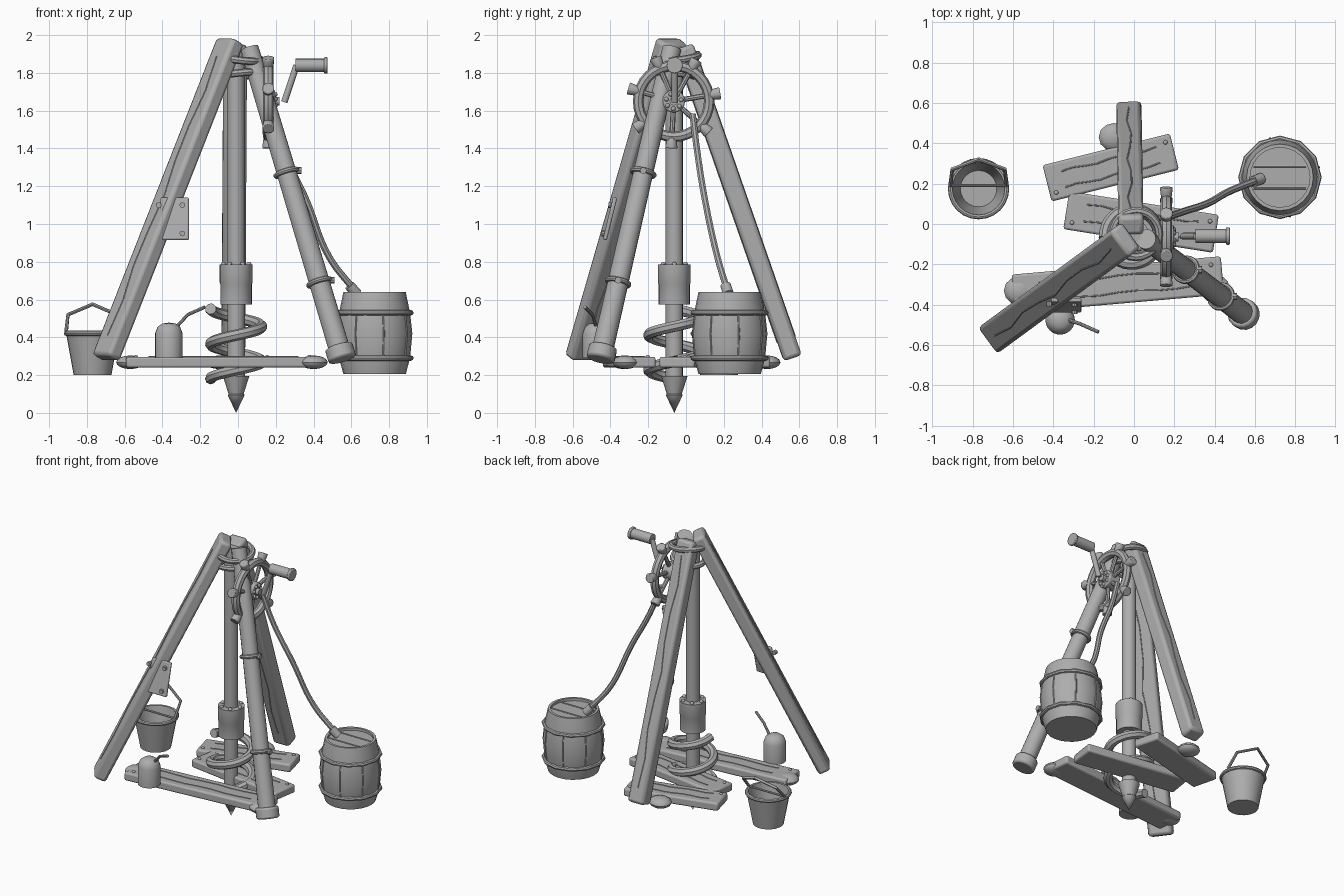
import bpy, bmesh, math
from mathutils import Vector, Matrix

cube = bpy.data.objects.get("Cube")
if cube:
    bpy.data.objects.remove(cube, do_unlink=True)

GREY = (0.42, 0.42, 0.42, 1)
mat = bpy.data.materials.new("plain grey")
mat.use_nodes = True
mat.diffuse_color = GREY
mat.node_tree.nodes["Principled BSDF"].inputs["Base Color"].default_value = GREY
UP = Vector((0, 0, 1))


def finish(obj, bevel=0):
    obj.data.materials.append(mat)
    bpy.ops.object.select_all(action='DESELECT')
    obj.select_set(True)
    bpy.context.view_layer.objects.active = obj
    if bevel:
        mod = obj.modifiers.new("soft edges", 'BEVEL')
        mod.width, mod.segments = bevel, 2
    bpy.ops.object.shade_smooth_by_angle(angle=math.radians(40))
    return obj


def from_bmesh(name, bm, bevel=0):
    bmesh.ops.recalc_face_normals(bm, faces=bm.faces)
    mesh = bpy.data.meshes.new(name)
    bm.to_mesh(mesh)
    bm.free()
    obj = bpy.data.objects.new(name, mesh)
    bpy.context.collection.objects.link(obj)
    return finish(obj, bevel)


def frame(p, q):
    """Matrix at the middle of p-q, z along it and x level."""
    p, q = Vector(p), Vector(q)
    z = (q - p).normalized()
    x = z.cross(UP)
    x = x.normalized() if x.length > 1e-4 else Vector((1, 0, 0))
    y = z.cross(x)
    rot = Matrix((x, y, z)).transposed().to_4x4()
    return Matrix.Translation((p + q) / 2) @ rot, (q - p).length


def beam(name, p, q, width, depth, bevel=0.02):
    m, length = frame(p, q)
    bm = bmesh.new()
    bmesh.ops.create_cube(bm, size=1, matrix=m @ Matrix.Diagonal((width, depth, length, 1)))
    return from_bmesh(name, bm, bevel)


def rod(name, p, q, r1, r2=None, sides=16, bevel=0):
    m, length = frame(p, q)
    bm = bmesh.new()
    bmesh.ops.create_cone(bm, cap_ends=True, segments=sides, radius1=r1,
                          radius2=r1 if r2 is None else r2, depth=length, matrix=m)
    return from_bmesh(name, bm, bevel)


def ball(name, centre, size):
    bm = bmesh.new()
    bmesh.ops.create_uvsphere(bm, u_segments=12, v_segments=8, radius=1,
                              matrix=Matrix.Translation(centre) @ Matrix.Diagonal((*size, 1)))
    return from_bmesh(name, bm)


def lathe(name, profile, centre, sides=24):
    bm = bmesh.new()
    verts = [bm.verts.new((r, 0, z)) for r, z in profile]
    edges = [bm.edges.new(pair) for pair in zip(verts, verts[1:])]
    bmesh.ops.spin(bm, geom=verts + edges, cent=(0, 0, 0), axis=UP,
                   angle=math.tau, steps=sides, use_merge=True)
    bmesh.ops.remove_doubles(bm, verts=bm.verts, dist=1e-5)
    bmesh.ops.translate(bm, verts=bm.verts, vec=(*centre, 0))
    return from_bmesh(name, bm)


def tube(name, points, radius, cyclic=False, smooth=False):
    cu = bpy.data.curves.new(name, 'CURVE')
    cu.dimensions = '3D'
    cu.bevel_depth, cu.bevel_resolution, cu.use_fill_caps = radius, 2, True
    if smooth:
        sp = cu.splines.new('BEZIER')
        sp.bezier_points.add(len(points) - 1)
        for b, p in zip(sp.bezier_points, points):
            b.co = p
            b.handle_left_type = b.handle_right_type = 'AUTO'
    else:
        sp = cu.splines.new('POLY')
        sp.points.add(len(points) - 1)
        for b, p in zip(sp.points, points):
            b.co = (*p, 1)
    sp.use_cyclic_u = cyclic
    obj = bpy.data.objects.new(name, cu)
    bpy.context.collection.objects.link(obj)
    bpy.ops.object.select_all(action='DESELECT')
    obj.select_set(True)
    bpy.context.view_layer.objects.active = obj
    bpy.ops.object.convert(target='MESH')
    return finish(bpy.context.object)


def hoop(name, m, major, minor, sides=24):
    ring = [math.tau * i / sides for i in range(sides)]
    return tube(name, [m @ Vector((major * math.cos(a), major * math.sin(a), 0)) for a in ring],
                minor, cyclic=True)


# Square timber legs with a long split on their outer and inner faces
for name, p, q, w, d in (("left_leg", (-.70, -.56, .29), (-.04, -.075, 1.97), .16, .085),
                         ("back_leg", (-.025, .565, .29), (-.015, -.01, 1.94), .125, .1)):
    beam(name, p, q, w, d)
    m, length = frame(p, q)
    for side in (-1, 1):
        split = [m @ Vector((w * .1 * math.sin(k * 2), side * d / 2, length * (k / 8 - .5) * .88))
                 for k in range(9)]
        tube(name + "_split", split, .004)

# Round leg with a foot and two clamps
foot, crown = Vector((.545, -.447, .31)), Vector((.06, -.075, 1.93))
leg_dir = (crown - foot).normalized()
rod("round_leg", foot, crown, .057, .05)
rod("round_leg_foot", foot - leg_dir * .03, foot + leg_dir * .045, .076, bevel=.012)
for t in (.235, .593):
    c = foot.lerp(crown, t)
    m, _ = frame(c - leg_dir, c + leg_dir)
    hoop("leg_clamp", m, .058, .014)
    rod("clamp_bolt", c + Vector((.05, 0, .012)), c + Vector((.08, 0, .012)), .018, sides=8)

# Lashing rings at the top
for z, tilt, major in ((1.88, .12, .115), (1.79, -.1, .105)):
    m = Matrix.Translation((.01, -.05, z)) @ Matrix.Rotation(tilt, 4, 'Y') @ Matrix.Rotation(tilt, 4, 'X')
    hoop("lashing_ring", m, major, .02)

# Drill shaft, collar, point and spiral blade
SX, SY = -.01, -.062
rod("drill_shaft", (SX, SY, .15), (SX, SY, 1.92), .046)
lathe("shaft_collar", ((.04, .575), (.083, .575), (.083, .68), (.087, .69),
                       (.087, .785), (.04, .785)), (SX, SY))
for i in range(6):
    a = math.tau * i / 6
    ball("collar_rivet", (SX + .068 * math.cos(a), SY + .068 * math.sin(a), .787), (.013, .013, .013))
lathe("drill_point", ((0, .195), (.07, .195), (.04, .1), (.045, .095), (0, 0)), (SX, SY), 16)
turns = [math.pi + .2 * i for i in range(64)]
tube("drill_spiral", [(SX + .135 * math.cos(a), SY + .135 * math.sin(a),
                       .18 + .185 * (a - math.pi) / math.tau) for a in turns], .03)

# Ground planks with splits and nails
for name, x, y, length, width, deg in (("back_plank", -.115, .28, .65, .185, 14),
                                       ("middle_plank", .035, .01, .75, .19, -9),
                                       ("front_plank", -.08, -.3, 1.04, .19, 5)):
    m = Matrix.Translation((x, y, .268)) @ Matrix.Rotation(math.radians(deg), 4, 'Z')
    half = Vector((length / 2, 0, 0))
    beam(name, m @ -half, m @ half, width, .058, .012)
    for side in (-1, 1):
        pts = [m @ Vector((length * (k / 8 - .5) * .75, side * width * .22 + .006 * math.sin(k * 1.7), .029))
               for k in range(9)]
        tube("plank_split", pts, .004)
        nail = m @ Vector((side * length * .45, side * width * .3, .03))
        ball("plank_nail", nail, (.011, .011, .008))
for x, y in ((-.1, .43), (-.57, -.33), (.4, -.32)):
    ball("ground_stone", (x, y, .268), (.075, .07, .036))

# Bracket plate on the left leg
beam("bracket_plate", (-.335, -.43, .915), (-.335, -.375, 1.14), .15, .022, .008)
for x, z in ((-.42, 1.1), (-.295, 1.1), (-.295, .95)):
    y = -.43 + (z - .915) * .245
    rod("bracket_bolt", (x, y - .025, z), (x, y, z), .015, sides=8)

# Hand wheel with knobs, spokes and hub
hub = Vector((.16, -.065, 1.65))
wheel = Matrix.Translation(hub) @ Matrix.Rotation(math.pi / 2, 4, 'Y')
hoop("wheel_rim", wheel, .188, .028, 32)
for i in range(7):
    a = math.radians(267 + i * 360 / 7)
    out = Vector((0, math.cos(a), math.sin(a)))
    rod("wheel_spoke", hub, hub + out * .18, .014, sides=8)
    rod("wheel_knob", hub + out * .19, hub + out * .25, .026, .034, 10, .006)
    ball("hub_rivet", hub + out * .04 + Vector((.037, 0, 0)), (.012, .012, .012))
rod("wheel_hub", hub - Vector((.05, 0, 0)), hub + Vector((.037, 0, 0)), .06, bevel=.008)
rod("wheel_axle", hub, hub + Vector((.06, 0, 0)), .022)

# Crank
rod("crank_arm", (.245, -.06, 1.645), (.31, -.06, 1.84), .017)
rod("crank_handle", (.305, -.06, 1.84), (.46, -.06, 1.84), .035)
rod("crank_end", (.455, -.06, 1.84), (.475, -.06, 1.84), .043, bevel=.005)

# Hose from the wheel to the barrel
tube("hose", ((.17, .035, 1.58), (.24, .06, 1.38), (.36, .1, 1.13), (.48, .165, .83),
              (.62, .22, .645)), .018, smooth=True)
rod("hose_end", (.59, .21, .675), (.63, .225, .63), .028)

# Barrel with hoops and stave seams
BX, BY = .723, .231
staves = ((.165, .205), (.188, .29), (.2, .42), (.188, .53), (.165, .64))
lathe("barrel", ((0, .205), *staves, (.148, .64), (.148, .622), (0, .622)), (BX, BY), 24)
for z in (.29, .53):
    hoop("barrel_hoop", Matrix.Translation((BX, BY, z)), .193, .014, 12)
for i in range(8):
    a = math.tau * i / 8 + .25
    tube("stave_seam", [(BX + r * math.cos(a), BY + r * math.sin(a), z) for r, z in staves[1:4]], .005)
for y in (-.055, .055):
    tube("lid_seam", ((BX - .13, BY + y, .623), (BX + .13, BY + y, .623)), .005)

# Bucket with rim and handle
KX, KY = -.77, .175
lathe("bucket", ((0, .2), (.1, .2), (.142, .43), (.13, .43), (.09, .215), (0, .215)), (KX, KY))
hoop("bucket_rim", Matrix.Translation((KX, KY, .42)), .14, .012)
tube("bucket_handle", [(KX + x, KY + .015 + h * .9, .43 + h) for x, h in
                       ((-.14, 0), (-.13, .09), (0, .145), (.13, .09), (.14, 0))], .01)
tube("bucket_crossbar", ((KX - .14, KY + .015, .43), (KX + .14, KY + .015, .43)), .007)

# Oil can with a bent spout
CX, CY = -.366, -.475
lathe("oil_can", ((0, .29), (.073, .29), (.073, .42), (.06, .455), (.035, .473), (0, .478)), (CX, CY))
tube("can_spout", ((CX + .04, CY, .455), (CX + .1, CY - .02, .52), (CX + .19, CY - .06, .56)), .009)
